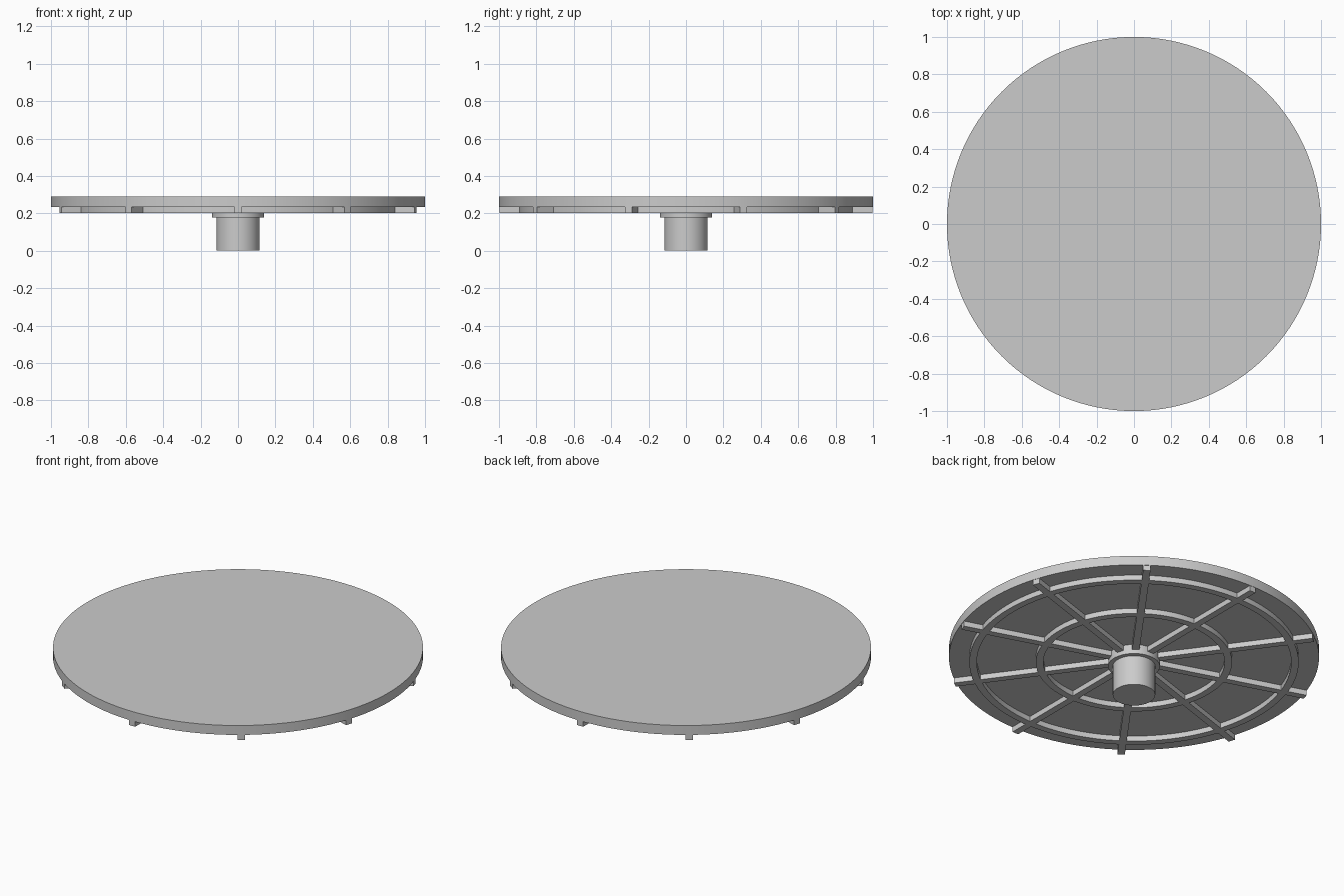
import bpy
import math

cube = bpy.data.objects.get("Cube")
if cube:
    bpy.data.objects.remove(cube, do_unlink=True)

grey = bpy.data.materials.new("plain grey")
grey.use_nodes = True
COLOUR = (0.6, 0.6, 0.6, 1.0)
grey.diffuse_color = COLOUR
grey.node_tree.nodes["Principled BSDF"].inputs["Base Color"].default_value = COLOUR

DISC_TOP, DISC_BOTTOM, RIB_BOTTOM, FLANGE_BOTTOM = 0.29, 0.234, 0.203, 0.178
RIB_COUNT = 10
RIB_WIDTH = 0.04


def finish(name, smooth=True):
    """Name the active object, colour it and smooth its round walls."""
    obj = bpy.context.object
    obj.name = name
    obj.data.materials.append(grey)
    if smooth:
        bpy.ops.object.shade_smooth_by_angle(angle=math.radians(30))
    return obj


def cylinder(name, radius, bottom, top, sides):
    bpy.ops.mesh.primitive_cylinder_add(
        vertices=sides, radius=radius, depth=top - bottom,
        location=(0, 0, (top + bottom) / 2))
    return finish(name)


def ring(name, inner, outer, bottom, top, sides=128):
    """Square-section ring, spun from four rows of points."""
    section = [(inner, bottom), (outer, bottom), (outer, top), (inner, top)]
    verts = []
    for i in range(sides):
        a = math.tau * i / sides
        verts += [(r * math.cos(a), r * math.sin(a), z) for r, z in section]
    faces = []
    for i in range(sides):
        here, there = 4 * i, 4 * ((i + 1) % sides)
        for k in range(4):
            n = (k + 1) % 4
            faces.append((here + k, there + k, there + n, here + n))
    mesh = bpy.data.meshes.new(name)
    mesh.from_pydata(verts, [], faces)
    obj = bpy.data.objects.new(name, mesh)
    bpy.context.collection.objects.link(obj)
    bpy.ops.object.select_all(action="DESELECT")
    obj.select_set(True)
    bpy.context.view_layer.objects.active = obj
    return finish(name)


# Round top
cylinder("table_disc", 1.0, DISC_BOTTOM, DISC_TOP, 128)

# Stiffening rings under the disc
ring("inner_ring", 0.49, 0.53, RIB_BOTTOM, DISC_BOTTOM)
ring("outer_ring", 0.85, 0.89, RIB_BOTTOM, DISC_BOTTOM)

# Radial ribs, the first one pointing to the front
start, end = 0.1, 0.998
for i in range(RIB_COUNT):
    angle = -math.pi / 2 + math.tau * i / RIB_COUNT
    mid = (start + end) / 2
    bpy.ops.mesh.primitive_cube_add(
        size=1,
        location=(mid * math.cos(angle), mid * math.sin(angle),
                  (RIB_BOTTOM + DISC_BOTTOM) / 2),
        rotation=(0, 0, angle))
    bpy.context.object.scale = (end - start, RIB_WIDTH, DISC_BOTTOM - RIB_BOTTOM)
    finish(f"rib_{i + 1}", smooth=False)

# Hub with its flange
cylinder("hub_flange", 0.14, FLANGE_BOTTOM, DISC_BOTTOM, 64)
cylinder("hub", 0.115, 0.0, FLANGE_BOTTOM, 64)
